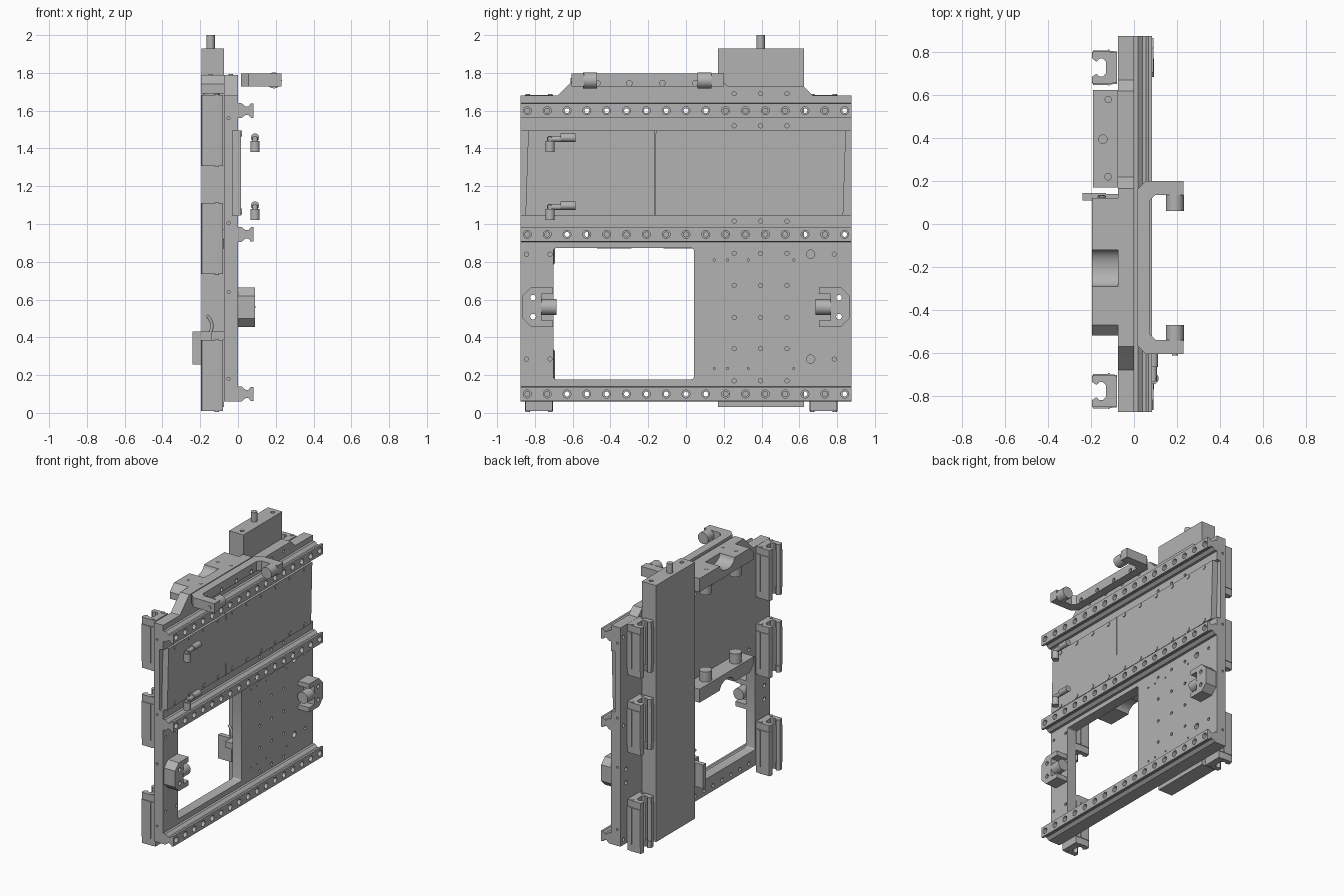
import bpy, bmesh, math
from mathutils import Vector

cube = bpy.data.objects.get("Cube")
if cube:
    bpy.data.objects.remove(cube, do_unlink=True)

grey = bpy.data.materials.new("machined grey")
grey.use_nodes = True
grey.diffuse_color = (0.45, 0.45, 0.45, 1)
grey.node_tree.nodes["Principled BSDF"].inputs["Base Color"].default_value = grey.diffuse_color
parts = []


def place(axis, a, b, c):
    """Turn profile coordinates (a, b) and depth c into a point."""
    return Vector({"x": (c, a, b), "y": (a, c, b), "z": (a, b, c)}[axis])


def rect(a0, a1, b0, b1):
    return [(a0, b0), (a1, b0), (a1, b1), (a0, b1)]


def circle(a, b, r, n=20):
    return [(a + r * math.cos(math.tau * i / n), b + r * math.sin(math.tau * i / n)) for i in range(n)]


def solid(name, prisms, keep=True):
    """One object made of extruded profiles: (points, axis, low, high)."""
    bm = bmesh.new()
    for pts, axis, lo, hi in prisms:
        face = bm.faces.new([bm.verts.new(place(axis, a, b, lo)) for a, b in pts])
        new = bmesh.ops.extrude_face_region(bm, geom=[face])["geom"]
        verts = [v for v in new if isinstance(v, bmesh.types.BMVert)]
        bmesh.ops.translate(bm, verts=verts, vec=place(axis, 0, 0, hi - lo))
    bmesh.ops.recalc_face_normals(bm, faces=bm.faces)
    mesh = bpy.data.meshes.new(name)
    bm.to_mesh(mesh)
    bm.free()
    mesh.materials.append(grey)
    ob = bpy.data.objects.new(name, mesh)
    bpy.context.collection.objects.link(ob)
    if keep:
        parts.append(ob)
    return ob


def cut(ob, prisms):
    """Subtract extruded profiles and bake the result."""
    cutter = solid("cutter", prisms, keep=False)
    cutter.hide_render = True
    mod = ob.modifiers.new("cut", "BOOLEAN")
    mod.operation, mod.solver, mod.object = "DIFFERENCE", "EXACT", cutter
    dg = bpy.context.evaluated_depsgraph_get()
    mesh = bpy.data.meshes.new_from_object(ob.evaluated_get(dg))
    ob.modifiers.clear()
    ob.data = mesh
    bpy.data.objects.remove(cutter, do_unlink=True)


def holes(spots, r, lo, hi, axis="x"):
    return [(circle(a, b, r, 14), axis, lo, hi) for a, b in spots]


rail_heights = (0.10, 0.945, 1.60)
rail_ys = [-0.84 + 0.105 * i for i in range(17)]
rail_spots = [(y, z) for z in rail_heights for y in rail_ys]
handle_spots = [(y, 1.745) for y in (-0.47, -0.30, -0.125, 0.05)]
clamp_spots = [(s * 0.81, z) for s in (-1, 1) for z in (0.51, 0.61)]

# Main plate with stepped top edge
outline = [(-0.875, 0.06), (0.875, 0.06), (0.875, 1.68), (0.67, 1.68), (0.62, 1.73),
           (0.22, 1.73), (0.165, 1.79), (-0.57, 1.79), (-0.68, 1.68), (-0.875, 1.68)]
plate = solid("main_plate", [(outline, "x", -0.075, 0)])
window = []
for y, z, start in ((0.03, 0.86, 0), (-0.69, 0.86, 1), (-0.69, 0.19, 2), (0.03, 0.19, 3)):
    for i in range(4):
        t = math.pi / 2 * (start + i / 3)
        window.append((y + 0.012 * math.cos(t), z + 0.012 * math.sin(t)))
cut(plate, [(window, "x", -0.2, 0.2)])
cut(plate, [(rect(-0.9, 0.9, 1.045, 1.495), "x", -0.03, 0.1)])
cut(plate, holes(rail_spots, 0.013, -0.2, 0.2) + holes(handle_spots + clamp_spots, 0.015, -0.2, 0.2))
grid = [(y, z) for y in (0.255, 0.395, 0.535)
        for z in (0.17, 0.34, 0.505, 0.675, 0.845, 1.015, 1.52, 1.69)]
edge = [(y, z) for y in (-0.845, -0.72, 0.785) for z in (0.285, 0.84)]
tiny = [(y, z) for y in (0.15, 0.22, 0.33, 0.57) for z in (0.235, 0.81)]
cut(plate, holes(grid + edge, 0.011, -0.03, 0.1) + holes(tiny, 0.006, -0.03, 0.1)
    + holes([(0.66, 0.285), (0.66, 0.84)], 0.022, -0.03, 0.1))
for lo, hi in ((-0.9, -0.855), (0.855, 0.9)):
    cut(plate, holes([(-0.05, z) for z in (0.18, 0.64, 1.005, 1.56)], 0.008, lo, hi, "y"))

# Three linear rails with counterbored holes
half = [(0, 0.04), (0.018, 0.04), (0.04, 0.022), (0.055, 0.022), (0.068, 0.038), (0.083, 0.038)]
for z, label in zip(rail_heights, ("lower", "middle", "upper")):
    pts = [(x, z + h) for x, h in half] + [(x, z - h) for x, h in reversed(half)]
    rail = solid(label + "_rail", [(pts, "y", -0.875, 0.875)])
    spots = [(y, z) for y in rail_ys]
    cut(rail, holes(spots, 0.013, -0.1, 0.2))
    cut(rail, holes(spots, 0.021, 0.055, 0.2))

# Cover panel in two leaves with edge screws
solid("cover_panel", [
    ([(-0.85, 1.045), (-0.167, 1.045), (-0.163, 1.495), (-0.835, 1.495)], "x", -0.03, 0.016),
    ([(-0.164, 1.045), (0.832, 1.045), (0.847, 1.495), (-0.16, 1.495)], "x", -0.03, 0.016)])
solid("panel_screws", [(circle(-0.755 + 0.168 * i, z, 0.016, 12), "x", 0.01, 0.021)
                       for i in range(10) for z in (1.065, 1.478)])

# U-shaped handle with bumpers
u = [(0.015, -0.565), (0.055, -0.605), (0.23, -0.605), (0.23, -0.54), (0.1, -0.54), (0.075, -0.515),
     (0.075, 0.11), (0.1, 0.135), (0.23, 0.135), (0.23, 0.2), (0.055, 0.2), (0.015, 0.16)]
handle = solid("handle", [(u, "z", 1.728, 1.798)])
cut(handle, holes(handle_spots, 0.015, -0.1, 0.3))
solid("handle_bumpers", [(circle(0.19, 1.76, 0.042, 28), "y", lo, lo + 0.075) for lo in (-0.545, 0.06)])
solid("handle_end_screws", [(circle(0.19, 1.76, 0.014), "y", -0.612, -0.6)])

# Side clamp blocks with rollers, mirrored front to back
c_shape = [(0.865, 0.50), (0.82, 0.455), (0.705, 0.455), (0.705, 0.49), (0.765, 0.49),
           (0.765, 0.63), (0.705, 0.63), (0.705, 0.665), (0.82, 0.665), (0.865, 0.62)]
for s, label in ((-1, "front"), (1, "back")):
    clamp = solid(label + "_clamp", [([(s * y, z) for y, z in c_shape], "x", 0, 0.09)])
    cut(clamp, holes([(s * 0.81, z) for z in (0.51, 0.61)], 0.015, -0.1, 0.2))
    lo, hi = sorted((s * 0.685, s * 0.77))
    solid(label + "_clamp_roller", [(circle(0.05, 0.56, 0.042, 28), "y", lo, hi)])

# Drive housing with shaft
housing = solid("drive_housing", [(rect(-0.192, -0.075, 0.17, 0.625), "z", 0.03, 1.93)])
cut(housing, holes([(-0.12, 0.22), (-0.12, 0.58)], 0.015, 1.88, 2.0, "z"))
solid("drive_shaft", [(circle(-0.145, 0.395, 0.022, 24), "z", 1.92, 2.0)])

# Guide carriages: slotted body, thinner end caps, side strips
side = [(-0.08, 0.075), (-0.125, 0.08), (-0.19, 0.08), (-0.195, 0.07), (-0.195, 0.045),
        (-0.175, 0.03), (-0.16, 0.045), (-0.145, 0.045), (-0.13, 0.028)]
for y0, where in ((-0.778, "front"), (0.728, "back")):
    for z0, level in ((0.01, "lower"), (0.735, "middle"), (1.308, "upper")):
        body = [(x, y0 + h) for x, h in side] + [(x, y0 - h) for x, h in reversed(side)]
        cap = [(x, y0 + h * 0.94) for x, h in side] + [(x, y0 - h * 0.94) for x, h in reversed(side)]
        solid(f"{where}_{level}_carriage", [(body, "z", z0 + 0.05, z0 + 0.325)])
        solid(f"{where}_{level}_carriage_caps", [(cap, "z", z0, z0 + 0.05),
                                                 (cap, "z", z0 + 0.325, z0 + 0.375)])
        solid(f"{where}_{level}_carriage_strips", [
            (rect(-0.122, -0.114, y0 + s * 0.08 - 0.004, y0 + s * 0.08 + 0.004), "z", z0 + 0.055, z0 + 0.32)
            for s in (-1, 1)])
        solid(f"{where}_{level}_carriage_screws", [
            (circle(-0.112, y0 + s * 0.06, 0.012, 12), "z", z0 - 0.004, z0 + 0.379) for s in (-1, 1)])

# Rear brackets: curved valley on the outer side, buffer pegs on the inner side
valley = [(-0.205 + 0.085 * math.cos(t), -0.055 * math.sin(t))
          for t in (math.pi * i / 12 for i in range(13))]
bracket = [(-0.52, -0.1), (0.12, -0.1), (0.12, 0)] + valley + [(-0.47, 0), (-0.52, -0.05)]
for z, s, label in ((1.79, 1, "upper"), (0.87, -1, "lower")):
    solid(label + "_bracket", [([(y, z + s * h) for y, h in bracket], "x", -0.195, -0.075)])
    lo, hi = sorted((z - s * 0.095, z - s * 0.175))
    solid(label + "_buffers", [(circle(-0.14, y, 0.042, 28), "z", lo, hi) for y in (-0.38, -0.03)])
solid("bracket_screws", [(circle(x, y, 0.011, 12), "z", 1.78, 1.793)
                         for x in (-0.145, -0.038) for y in (-0.38, -0.03)])

# Sensor box and its cable
solid("sensor_box", [(rect(-0.24, -0.13, 0.255, 0.43), "y", 0.11, 0.145),
                     (rect(-0.14, -0.075, 0.385, 0.43), "y", 0.05, 0.14)])
curve = bpy.data.curves.new("sensor_cable", "CURVE")
curve.dimensions, curve.bevel_depth, curve.bevel_resolution = "3D", 0.009, 3
spline = curve.splines.new("NURBS")
path = [(-0.15, 0.42), (-0.13, 0.45), (-0.135, 0.49), (-0.165, 0.515)]
spline.points.add(len(path) - 1)
for p, (x, z) in zip(spline.points, path):
    p.co = (x, 0.125, z, 1)
spline.use_endpoint_u = True
curve.materials.append(grey)
bpy.context.collection.objects.link(bpy.data.objects.new("sensor_cable", curve))

# Elbow fittings standing off the panel
for z, label in ((1.445, "upper"), (1.085, "lower")):
    solid(label + "_fitting", [
        (circle(0.09, -0.72, 0.025), "z", z - 0.065, z - 0.005),
        (circle(0.09, -0.72, 0.016), "z", z - 0.01, z + 0.015),
        (circle(0.09, z + 0.005, 0.016), "y", -0.73, -0.66),
        (circle(0.09, z + 0.012, 0.022), "y", -0.665, -0.585)])

# Smooth round surfaces, keep edges sharp
bpy.ops.object.select_all(action="DESELECT")
for ob in parts:
    ob.select_set(True)
bpy.context.view_layer.objects.active = parts[0]
bpy.ops.object.shade_smooth_by_angle(angle=math.radians(32))
